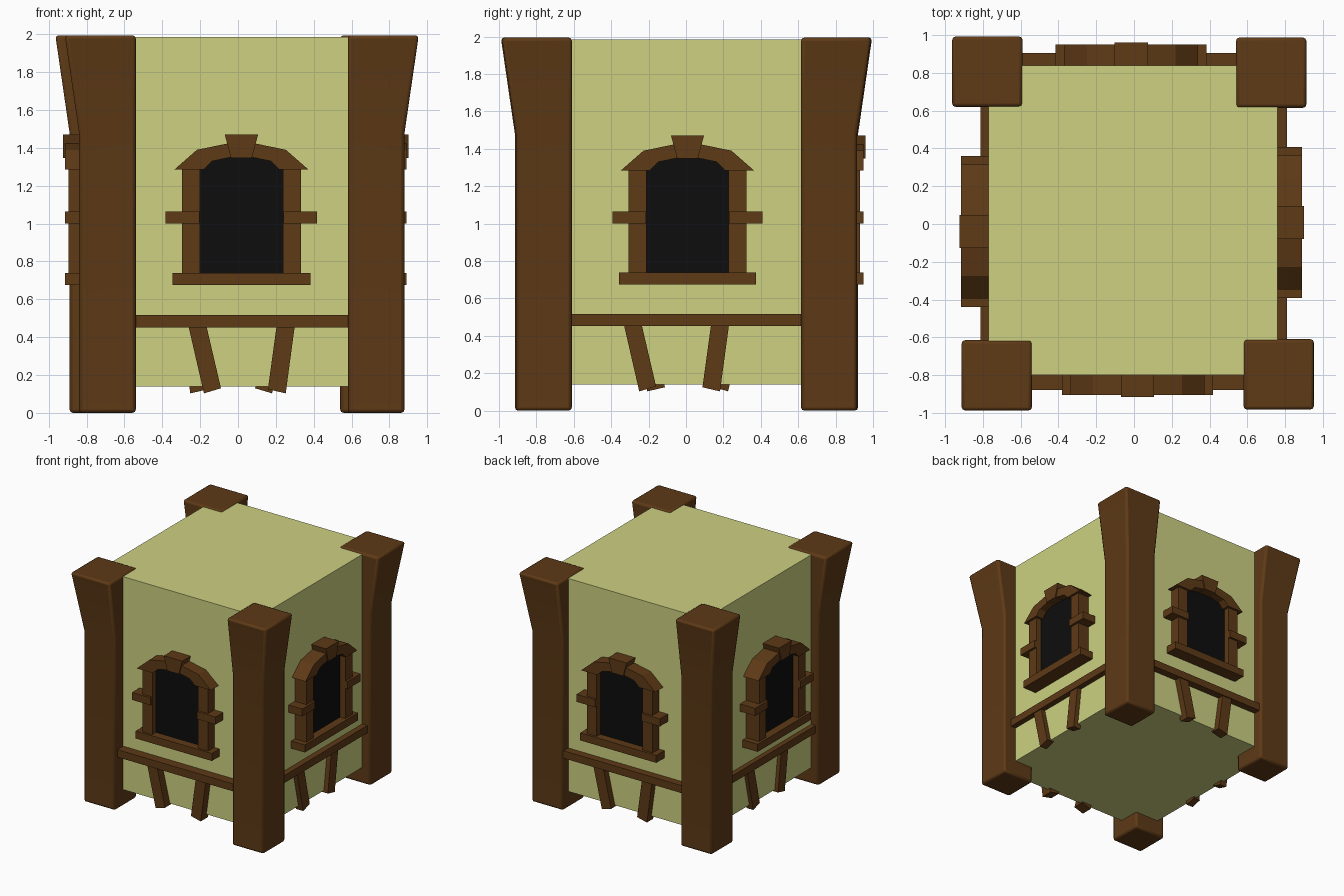
import bpy, bmesh
from math import radians
from mathutils import Matrix, Vector

if "Cube" in bpy.data.objects:
    bpy.data.objects.remove(bpy.data.objects["Cube"])


def material(name, rgb):
    m = bpy.data.materials.new(name)
    m.diffuse_color = (*rgb, 1)
    m.use_nodes = True
    m.node_tree.nodes["Principled BSDF"].inputs["Base Color"].default_value = m.diffuse_color
    return m


WOOD = material("wood", (0.112, 0.042, 0.008))
PLASTER = material("plaster", (0.61, 0.64, 0.22))
GLASS = material("dark_glass", (0.004, 0.004, 0.004))


def finish(name, bm, mat):
    bmesh.ops.recalc_face_normals(bm, faces=bm.faces)
    me = bpy.data.meshes.new(name)
    bm.to_mesh(me)
    bm.free()
    me.materials.append(mat)
    ob = bpy.data.objects.new(name, me)
    bpy.context.collection.objects.link(ob)
    return ob


def prism(name, outline, d0, d1, mat, frame):
    """Extrude a (u, z) outline from depth d0 to d1 out of a wall."""
    bm = bmesh.new()
    back = [bm.verts.new(frame @ Vector((u, -d0, z))) for u, z in outline]
    front = [bm.verts.new(frame @ Vector((u, -d1, z))) for u, z in outline]
    n = len(outline)
    bm.faces.new(back)
    bm.faces.new(front)
    for i in range(n):
        j = (i + 1) % n
        bm.faces.new((back[i], back[j], front[j], front[i]))
    return finish(name, bm, mat)


def rect(u0, u1, z0, z1):
    return [(u0, z0), (u1, z0), (u1, z1), (u0, z1)]


# plaster body
X0, X1, Y0, Y1 = -0.77, 0.76, -0.80, 0.84
bm = bmesh.new()
bmesh.ops.create_cube(bm, size=1, matrix=Matrix.Translation(((X0 + X1) / 2, (Y0 + Y1) / 2, 1.0625))
                      @ Matrix.Diagonal((X1 - X0, Y1 - Y0, 1.845, 1)))
finish("plaster_body", bm, PLASTER)


# corner posts: straight inner sides, outer sides flaring towards the top
def post(name, ix, iy, sx, sy):
    bm = bmesh.new()
    rings = []
    for z, w in ((0, 0.30), (1.48, 0.30), (1.995, 0.375)):
        rings.append([bm.verts.new((ix + sx * a, iy + sy * b, z))
                      for a, b in ((0, 0), (w, 0), (w, w), (0, w))])
    bm.faces.new(rings[0])
    bm.faces.new(rings[-1])
    for lo, hi in zip(rings, rings[1:]):
        for i in range(4):
            j = (i + 1) % 4
            bm.faces.new((lo[i], lo[j], hi[j], hi[i]))
    ob = finish(name, bm, WOOD)
    bev = ob.modifiers.new("soft_edges", 'BEVEL')
    bev.width, bev.segments, bev.limit_method = 0.018, 2, 'ANGLE'
    bpy.context.view_layer.objects.active = ob
    ob.select_set(True)
    bpy.ops.object.shade_smooth_by_angle(angle=radians(35))
    ob.select_set(False)


post("front_left_post", -0.54, -0.615, -1, -1)
post("front_right_post", 0.58, -0.61, 1, -1)
post("back_left_post", -0.59, 0.62, -1, 1)
post("back_right_post", 0.54, 0.615, 1, 1)

# half arch, mirrored into the full one
ARCH_OUT = [(0.355, 1.285), (0.235, 1.39), (0.065, 1.425)]
ARCH_IN = [(0.20, 1.285), (0.155, 1.33), (0.05, 1.352)]


def mirrored(half):
    return half + [(-u, z) for u, z in reversed(half)]


def wall(side, angle, dist, c, k, rail, shift):
    """Window centred on c with face depth k, rail depth and brace shift."""
    turn = Matrix.Rotation(radians(angle), 4, 'Z') @ Matrix.Translation((0, -dist, 0))
    f = turn @ Matrix.Translation((c, 0, 0))
    # window
    pane = [(-0.22, 0.72), (-0.22, 1.29)] + [(-u, z + 0.01) for u, z in ARCH_IN] \
        + [(u, z + 0.01) for u, z in reversed(ARCH_IN)] + [(0.22, 1.29), (0.22, 0.72)]
    prism(side + "_window_pane", pane, -0.02, k - 0.08, GLASS, f)
    prism(side + "_window_sill", rect(-0.365, 0.365, 0.675, 0.74), -0.02, k - 0.01, WOOD, f)
    for s, n in ((-1, "left"), (1, "right")):
        prism(f"{side}_window_{n}_jamb", rect(s * 0.22, s * 0.315, 0.73, 1.30), -0.02, k - 0.03, WOOD, f)
        prism(f"{side}_window_{n}_block", rect(s * 0.222, s * 0.40, 1.0, 1.065), -0.02, k - 0.01, WOOD, f)
    arch = mirrored(ARCH_OUT) + list(reversed(mirrored(ARCH_IN)))
    prism(side + "_window_arch", arch, -0.02, k - 0.01, WOOD, f)
    prism(side + "_window_keystone", mirrored([(0.055, 1.348), (0.088, 1.47)]), -0.02, k, WOOD, f)
    # rail and its two leaning braces
    prism(side + "_rail", rect(-0.64, 0.64, 0.452, 0.517), -0.03, rail, WOOD, turn)
    b = turn @ Matrix.Translation((shift, 0, 0))
    prism(side + "_left_brace", [(-0.262, 0.46), (-0.18, 0.103), (-0.09, 0.13), (-0.167, 0.46)],
          -0.03, rail - 0.01, WOOD, b)
    prism(side + "_right_brace", [(0.204, 0.46), (0.158, 0.125), (0.252, 0.103), (0.30, 0.46)],
          -0.03, rail - 0.01, WOOD, b)


wall("front", 0, -Y0, 0.018, 0.115, 0.08, 0)
wall("right", 90, X1, 0.008, 0.14, 0.05, -0.07)
wall("back", 180, Y1, 0.015, 0.12, 0.065, 0)
wall("left", 270, -X0, 0.04, 0.155, 0.042, -0.045)
